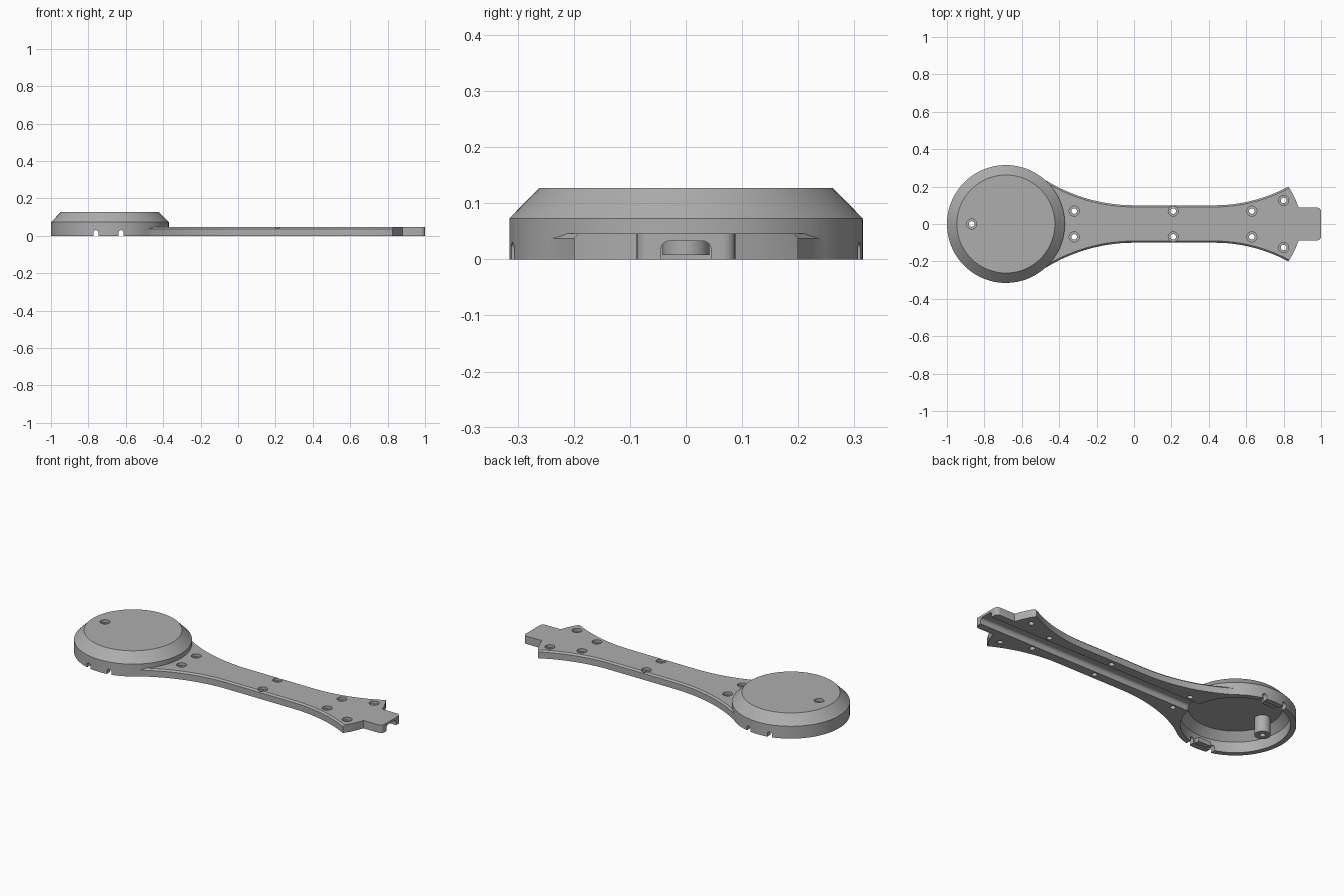
import bpy, bmesh, math
from mathutils import Vector

if "Cube" in bpy.data.objects:
    bpy.data.objects.remove(bpy.data.objects["Cube"])

grey = bpy.data.materials.new("mid grey")
grey.use_nodes = True
colour = (0.42, 0.42, 0.42, 1)
grey.diffuse_color = colour
grey.node_tree.nodes["Principled BSDF"].inputs["Base Color"].default_value = colour

HUB_X, HUB_R, ARM_TOP = -0.685, 0.315, 0.046


def finish(name, bm):
    bmesh.ops.recalc_face_normals(bm, faces=bm.faces[:])
    mesh = bpy.data.meshes.new(name)
    bm.to_mesh(mesh)
    bm.free()
    mesh.materials.append(grey)
    obj = bpy.data.objects.new(name, mesh)
    bpy.context.collection.objects.link(obj)
    return obj


def revolve(name, profile, x, y=0, steps=32):
    """Closed solid turned from (radius, height) points."""
    bm = bmesh.new()
    rings = [[bm.verts.new((x + r * math.cos(2 * math.pi * i / steps),
                            y + r * math.sin(2 * math.pi * i / steps), z))
              for i in range(steps)] for r, z in profile]
    for a, b in zip(rings, rings[1:]):
        for i in range(steps):
            j = (i + 1) % steps
            bm.faces.new((a[i], a[j], b[j], b[i]))
    bm.faces.new(rings[0])
    bm.faces.new(rings[-1])
    return finish(name, bm)


def prism(name, points, depth, bevel=None):
    """Extrude a closed outline of 3D points along depth."""
    bm = bmesh.new()
    face = bm.faces.new([bm.verts.new(p) for p in points])
    new = bmesh.ops.extrude_face_region(bm, geom=[face], use_keep_orig=True)["geom"]
    top = [v for v in new if isinstance(v, bmesh.types.BMVert)]
    bmesh.ops.translate(bm, verts=top, vec=Vector(depth))
    if bevel:
        edges = [e for e in bm.edges if all(v in top and bevel(v.co) for v in e.verts)]
        bmesh.ops.bevel(bm, geom=edges, offset=0.009, segments=1, affect='EDGES')
    return finish(name, bm)


def arch(width, height, radius):
    """Half-width opening with rounded upper corners, standing below z = 0."""
    pts = [(-width, -0.02), (width, -0.02)]
    for side, start in ((1, 0), (-1, 90)):
        for i in range(7):
            a = math.radians(start + 15 * i)
            pts.append((side * (width - radius) + radius * math.cos(a),
                        height - radius + radius * math.sin(a)))
    return pts


def combine(target, tool, operation):
    mod = target.modifiers.new(operation.lower(), 'BOOLEAN')
    mod.operation, mod.solver, mod.object = operation, 'EXACT', tool
    bpy.context.view_layer.objects.active = target
    bpy.ops.object.modifier_apply(modifier=mod.name)
    bpy.data.objects.remove(tool)


# Hub with sloped shoulder
body = revolve("handle_body", [(HUB_R, 0), (HUB_R, 0.073), (0.262, 0.127)], HUB_X, steps=96)

# Waisted arm with flared end and narrow tip
half = [(HUB_X, 0.2)]
for i in range(17):
    d = 0.52 * (1 - i / 16)
    half.append((-d, 0.1 + 0.9 - math.sqrt(0.81 - d * d)))
for i in range(13):
    d = 0.395 * i / 12
    half.append((0.43 + d, 0.1 + 0.83 - math.sqrt(0.83 ** 2 - d * d)))
half += [(0.847, 0.165), (0.866, 0.125), (0.88, 0.088)]
for i in range(7):
    a = math.radians(90 - 15 * i)
    half.append((0.978 + 0.022 * math.cos(a), 0.066 + 0.022 * math.sin(a)))
outline = half + [(x, -y) for x, y in reversed(half)]
arm = prism("arm", [(x, y, 0) for x, y in outline], (0, 0, ARM_TOP),
            lambda p: -0.6 < p.x < 0.83 and abs(p.y) > 0.095)
combine(body, arm, 'UNION')

# Hollow underside of hub and channel along arm
cavity = revolve("cavity", [(0.285, -0.02), (0.285, 0.062), (0.245, 0.105)], HUB_X, steps=96)
combine(body, cavity, 'DIFFERENCE')
channel = prism("channel", [(-0.46, y, z) for y, z in arch(0.045, 0.033, 0.016)], (1.6, 0, 0))
combine(body, channel, 'DIFFERENCE')

# Notches through both sides of hub wall
for x in (-0.76, -0.625):
    notch = prism("notch", [(x + u, -0.5, z) for u, z in arch(0.013, 0.03, 0.0125)], (0, 1, 0))
    combine(body, notch, 'DIFFERENCE')

# Inner clip ledges between the notches
for side in (-1, 1):
    corners = [(-0.735, 0.255), (-0.65, 0.255), (-0.65, 0.3), (-0.735, 0.3)]
    ledge = prism("clip_ledge", [(x, side * y, 0.004) for x, y in corners], (0, 0, 0.026))
    combine(body, ledge, 'UNION')

# Screw post in hub
post = revolve("screw_post", [(0.042, 0.008), (0.042, 0.115)], -0.868)
combine(body, post, 'UNION')

# Counterbored screw holes
holes = [(-0.868, 0, 0.127)]
for x, y in ((-0.32, 0.069), (0.21, 0.069), (0.63, 0.069), (0.8, 0.126)):
    holes += [(x, y, ARM_TOP), (x, -y, ARM_TOP)]
for x, y, top in holes:
    profile = [(0.015, -0.02), (0.015, top - 0.017), (0.027, top - 0.017), (0.027, top + 0.02)]
    combine(body, revolve("screw_hole", profile, x, y, 24), 'DIFFERENCE')

# Smooth curved walls, crisp edges
bpy.ops.object.select_all(action='DESELECT')
body.select_set(True)
bpy.context.view_layer.objects.active = body
bpy.ops.object.shade_smooth_by_angle(angle=math.radians(25))
